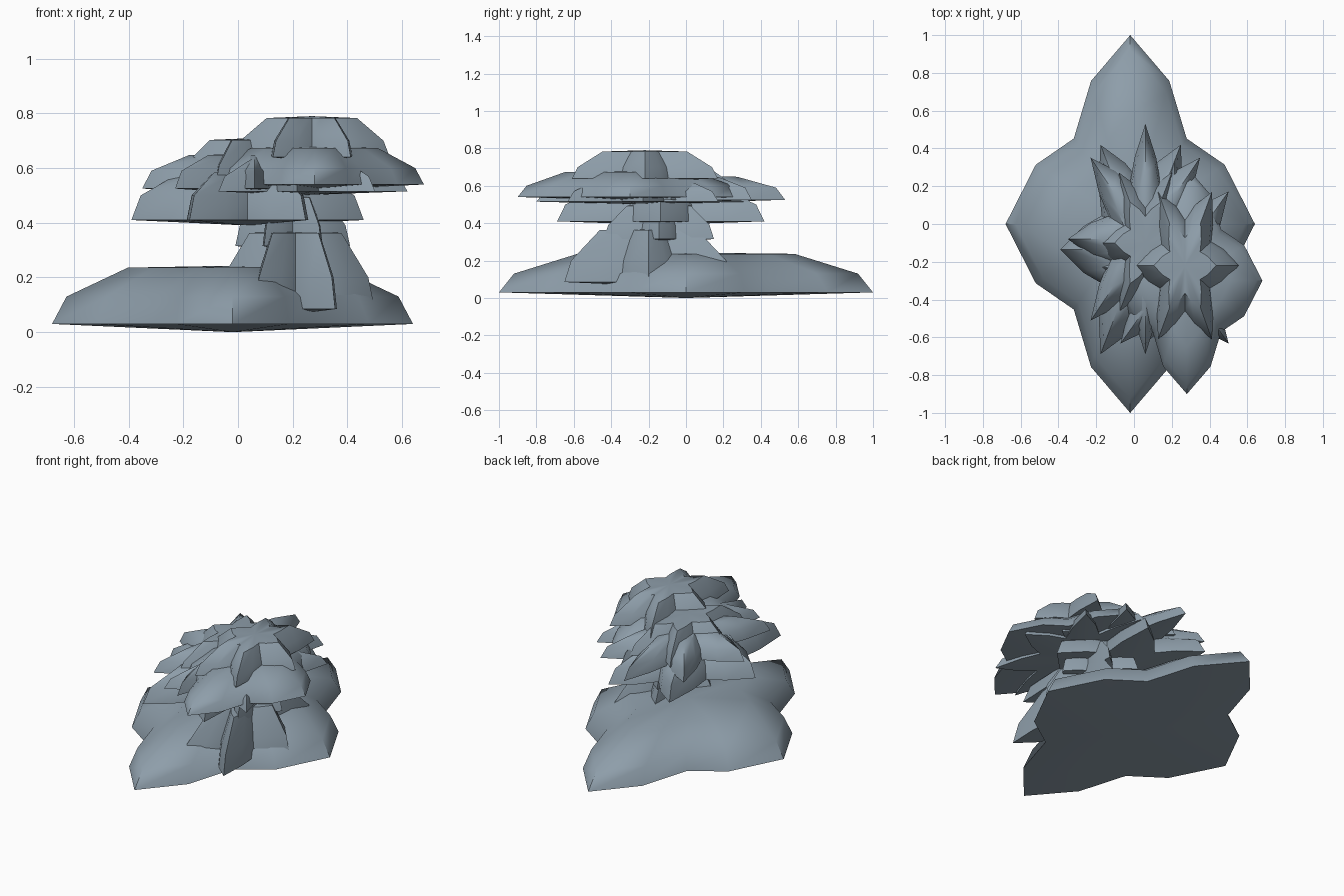
import bpy, bmesh, math

if "Cube" in bpy.data.objects:
    bpy.data.objects.remove(bpy.data.objects["Cube"])

mat = bpy.data.materials.new("slate blue grey")
mat.diffuse_color = (0.27, 0.34, 0.40, 1)
mat.use_nodes = True
mat.node_tree.nodes["Principled BSDF"].inputs["Base Color"].default_value = mat.diffuse_color

# Radii of the mid points and valleys between star tips, by tip count
STAR = {4: (0.82, 0.64), 6: (0.74, 0.56), 8: (0.72, 0.52)}


def star_outline(n):
    mid, valley = STAR[n]
    radii = (1.0, mid, valley, mid)
    step = math.tau / (4 * n)
    return [(radii[i % 4] * math.cos(i * step), radii[i % 4] * math.sin(i * step))
            for i in range(4 * n)]


def star_dome(name, n, cx, cy, rx, ry, rim, shoulder, top, sag=0.02):
    """Star-shaped dome: shallow cone below, bevelled sides, nearly flat top."""
    bm = bmesh.new()
    outline = star_outline(n)
    rings = [[bm.verts.new((cx + rx * s * x, cy + ry * s * y, z)) for x, y in outline]
             for s, z in ((1.0, rim), (0.92, shoulder), (0.58, top - 0.007))]
    low = bm.verts.new((cx, cy, rim - sag))
    high = bm.verts.new((cx, cy, top))
    count = len(outline)
    for i in range(count):
        j = (i + 1) % count
        bm.faces.new((low, rings[0][j], rings[0][i]))
        for a, b in zip(rings, rings[1:]):
            bm.faces.new((a[i], a[j], b[j], b[i]))
        bm.faces.new((rings[2][i], rings[2][j], high))
    bmesh.ops.recalc_face_normals(bm, faces=bm.faces)
    me = bpy.data.meshes.new(name)
    bm.to_mesh(me)
    bm.free()
    me.materials.append(mat)
    ob = bpy.data.objects.new(name, me)
    bpy.context.collection.objects.link(ob)
    bpy.ops.object.select_all(action='DESELECT')
    ob.select_set(True)
    bpy.context.view_layer.objects.active = ob
    bpy.ops.object.shade_smooth_by_angle(angle=math.radians(45))


# Wide ground slab
star_dome("base_slab", 4, -0.02, 0, 0.66, 1.0, 0.03, 0.13, 0.243, 0.03)
# Trunk tiers
star_dome("lower_trunk", 6, 0.21, -0.20, 0.29, 0.52, 0.085, 0.20, 0.37)
star_dome("upper_trunk", 6, 0.20, -0.145, 0.21, 0.34, 0.315, 0.39, 0.50)
# Canopy tiers, from low to high
star_dome("low_canopy", 6, 0.035, -0.135, 0.425, 0.64, 0.41, 0.50, 0.59)
star_dome("spiky_left_canopy", 8, 0.06, -0.08, 0.41, 0.61, 0.525, 0.59, 0.655)
star_dome("spiky_right_canopy", 8, 0.215, -0.23, 0.405, 0.57, 0.515, 0.57, 0.64, 0.015)
star_dome("front_right_canopy", 4, 0.28, -0.30, 0.40, 0.60, 0.54, 0.60, 0.68)
star_dome("left_crown", 6, 0.06, -0.10, 0.28, 0.43, 0.55, 0.61, 0.71)
star_dome("top_crown", 6, 0.27, -0.22, 0.285, 0.45, 0.64, 0.70, 0.79)
